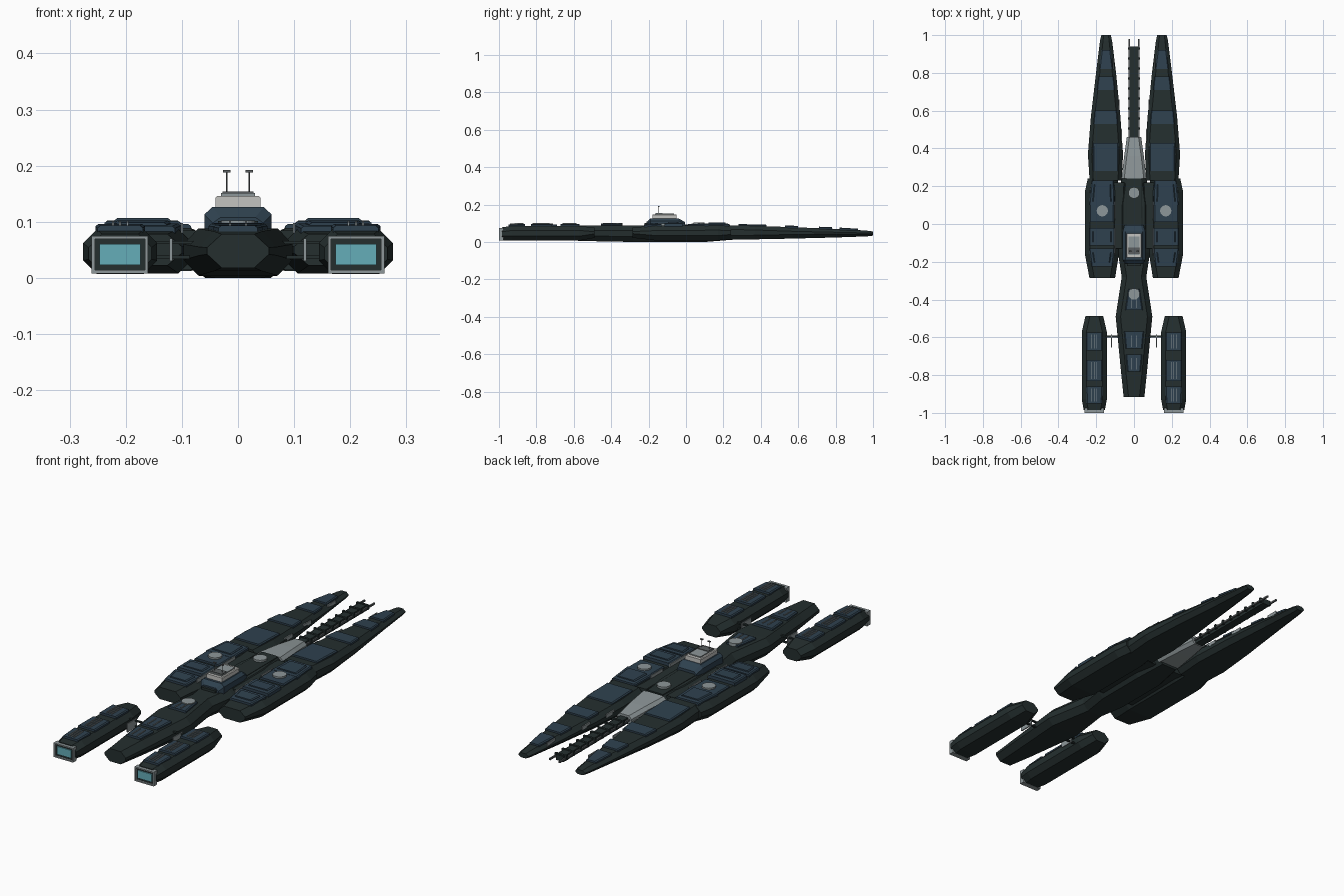
import bpy, bmesh, math


def material(name, rgb):
    m = bpy.data.materials.new(name)
    m.diffuse_color = (*rgb, 1)
    return m


HULL = material("hull_dark_green", (0.018, 0.028, 0.028))
PANEL = material("panel_slate_blue", (0.028, 0.053, 0.078))
GREY = material("mid_grey", (0.27, 0.31, 0.32))
LIGHT = material("light_grey", (0.55, 0.55, 0.53))
STEEL = material("dark_steel", (0.10, 0.11, 0.115))
GLOW = material("engine_teal", (0.13, 0.42, 0.48))


def build(name, bm, mat):
    bmesh.ops.recalc_face_normals(bm, faces=bm.faces)
    me = bpy.data.meshes.new(name)
    bm.to_mesh(me)
    bm.free()
    me.materials.append(mat)
    ob = bpy.data.objects.new(name, me)
    bpy.context.collection.objects.link(ob)
    return ob


def loft(name, stations, cx, cz, mat, low=True):
    """Chamfered box section swept along y; station = y, centre x, half width, z0, z1."""
    bm = bmesh.new()
    rings = []
    for y, x, w, z0, z1 in stations:
        c, d = min(cx, w * 0.5), min(cz, (z1 - z0) * 0.4)
        lc, ld = (c, d) if low else (0, 0)
        pts = [(-w + lc, z0), (w - lc, z0), (w, z0 + ld), (w, z1 - d),
               (w - c, z1), (-w + c, z1), (-w, z1 - d), (-w, z0 + ld)]
        if not low:
            pts = [pts[0], pts[1]] + pts[3:7]
        rings.append([bm.verts.new((x + px, y, pz)) for px, pz in pts])
    n = len(rings[0])
    for a, b in zip(rings, rings[1:]):
        for i in range(n):
            j = (i + 1) % n
            bm.faces.new((a[i], a[j], b[j], b[i]))
    bm.faces.new(rings[0])
    bm.faces.new(rings[-1])
    return build(name, bm, mat)


def box(name, x0, x1, y0, y1, z0, z1, mat):
    bm = bmesh.new()
    bmesh.ops.create_cube(bm, size=1)
    for v in bm.verts:
        v.co = ((x0 + x1) / 2 + v.co.x * abs(x1 - x0), (y0 + y1) / 2 + v.co.y * (y1 - y0),
                (z0 + z1) / 2 + v.co.z * (z1 - z0))
    return build(name, bm, mat)


def disc(name, x, y, z0, z1, r, mat, seg=20):
    bm = bmesh.new()
    bmesh.ops.create_cone(bm, cap_ends=True, segments=seg, radius1=r, radius2=r, depth=z1 - z0)
    bmesh.ops.translate(bm, verts=bm.verts, vec=(x, y, (z0 + z1) / 2))
    return build(name, bm, mat)


def at(stations, y):
    """Section of a hull at y."""
    for a, b in zip(stations, stations[1:]):
        if a[0] <= y <= b[0]:
            t = (y - a[0]) / (b[0] - a[0])
            return [p + (q - p) * t for p, q in zip(a, b)]


def panel(name, stations, y0, y1, inset, h, mat=PANEL):
    """Raised plate following the top of a hull."""
    out = []
    for y in (y0, y1):
        _, x, w, _, z = at(stations, y)
        out.append((y, x, w - inset, z - 0.004, z + h))
    return loft(name, out, 0.005, 0.004, mat, low=False)


def ribs(name, stations, y0, y1, offsets, h):
    """Thin pale strips lying along a panel."""
    for o in offsets:
        out = []
        for y in (y0, y1):
            _, x, _, _, z = at(stations, y)
            out.append((y, x + o, 0.0018, z, z + h))
        loft(name, out, 0, 0, GREY, low=False)


# Central spine hull
spine = [(-0.915, 0, 0.055, 0.018, 0.078), (-0.78, 0, 0.069, 0.012, 0.083),
         (-0.49, 0, 0.097, 0.004, 0.088), (-0.28, 0, 0.065, 0.0, 0.088),
         (-0.15, 0, 0.085, 0.0, 0.088), (0.10, 0, 0.085, 0.0, 0.088),
         (0.25, 0, 0.065, 0.012, 0.086)]
loft("spine_hull", spine, 0.026, 0.028, HULL)
for y0, y1, w in ((-0.78, -0.69, 0.034), (-0.66, -0.57, 0.037), (-0.455, -0.345, 0.045)):
    panel("spine_panel", spine, y0, y1, w, 0.010)
    ribs("spine_rib", spine, y0 + 0.01, y1 - 0.02, (-0.014, 0.014), 0.014)
for y in (-0.37, 0.165):
    disc("spine_turret_pad", 0, y, 0.08, 0.102, 0.03, GREY)
loft("deck_strip", [(-0.02, 0, 0.045, 0.085, 0.094), (0.235, 0, 0.042, 0.084, 0.092)],
     0.006, 0.004, HULL, low=False)

# Grey collar and long gun
loft("gun_collar", [(0.24, 0, 0.066, 0.022, 0.087), (0.36, 0, 0.052, 0.027, 0.081),
                    (0.46, 0, 0.038, 0.032, 0.072)], 0.014, 0.014, GREY)
box("gun_barrel", -0.02, 0.02, 0.44, 0.94, 0.036, 0.062, HULL)
for s in (-1, 1):
    box("gun_rail", s * 0.022, s * 0.029, 0.44, 0.98, 0.048, 0.056, STEEL)
for i in range(9):
    y = 0.50 + i * 0.053
    box("gun_clamp", -0.031, 0.031, y, y + 0.01, 0.044, 0.065, HULL)

# Command tower
loft("tower_base", [(-0.21, 0, 0.045, 0.082, 0.108), (-0.19, 0, 0.06, 0.082, 0.126),
                    (-0.04, 0, 0.06, 0.082, 0.126), (-0.005, 0, 0.05, 0.082, 0.106)],
     0.014, 0.013, PANEL, low=False)
box("tower_sill", -0.036, 0.036, -0.222, -0.2, 0.09, 0.101, HULL)
loft("bridge", [(-0.178, 0, 0.04, 0.124, 0.146), (-0.05, 0, 0.04, 0.124, 0.146)],
     0.003, 0.003, LIGHT, low=False)
box("bridge_roof", -0.03, 0.03, -0.165, -0.065, 0.145, 0.151, GREY)
box("bridge_roof_step", -0.028, 0.028, -0.16, -0.125, 0.15, 0.154, STEEL)
for s in (-1, 1):
    disc("antenna_mast", s * 0.02, -0.145, 0.15, 0.19, 0.0016, STEEL, 8)
    box("antenna_cap", s * 0.02 - 0.007, s * 0.02 + 0.007, -0.149, -0.141, 0.188, 0.192, STEEL)

for s in (-1, 1):
    # Mid side hulls
    mid = [(-0.285, s * 0.168, 0.068, 0.022, 0.078), (-0.16, s * 0.17, 0.09, 0.008, 0.087),
           (0.17, s * 0.17, 0.09, 0.008, 0.089), (0.24, s * 0.165, 0.08, 0.014, 0.087)]
    loft("side_hull", mid, 0.026, 0.026, HULL)
    loft("side_bridge", [(-0.13, s * 0.085, 0.03, 0.015, 0.084), (0.22, s * 0.08, 0.03, 0.018, 0.084)],
         0.004, 0.004, HULL)
    for y0, y1, h in ((-0.225, -0.13, 0.010), (-0.115, -0.02, 0.014), (0.10, 0.23, 0.010)):
        panel("side_panel", mid, y0, y1, 0.022, h)
        panel("side_upper_panel", mid, y0 + 0.02, y1 - 0.02, 0.04, h + 0.005)
    panel("side_pad_plate", mid, 0.01, 0.10, 0.026, 0.009, PANEL)
    disc("side_turret_pad", s * 0.168, 0.07, 0.085, 0.105, 0.03, GREY)
    for y0, y1 in ((-0.165, -0.02), (0.03, 0.12)):
        box("side_rail", s * 0.098, s * 0.102, y0, y1, 0.08, 0.098, GREY)

    # Long forward prongs
    prong = [(0.23, s * 0.15, 0.085, 0.012, 0.089), (0.37, s * 0.151, 0.093, 0.014, 0.086),
             (0.57, s * 0.150, 0.078, 0.018, 0.079), (0.80, s * 0.148, 0.053, 0.024, 0.070),
             (0.97, s * 0.148, 0.032, 0.030, 0.060), (1.0, s * 0.148, 0.025, 0.034, 0.056)]
    loft("forward_prong", prong, 0.020, 0.022, HULL)
    for y0, y1, w in ((0.28, 0.43, 0.021), (0.53, 0.60, 0.015), (0.71, 0.78, 0.014), (0.82, 0.92, 0.014)):
        panel("prong_panel", prong, y0, y1, w, 0.008)
    for y, x in ((0.82, 0.106), (0.60, 0.078), (0.44, 0.064)):
        box("prong_fitting", s * x, s * (x + 0.005), y, y + 0.06, 0.053, 0.069, GREY)

    # Engine pods
    pod = [(-0.985, s * 0.21, 0.056, 0.009, 0.078), (-0.93, s * 0.21, 0.066, 0.007, 0.086),
           (-0.57, s * 0.21, 0.066, 0.007, 0.086), (-0.488, s * 0.21, 0.047, 0.022, 0.076)]
    loft("engine_pod", pod, 0.024, 0.024, HULL)
    for y0, y1 in ((-0.95, -0.86), (-0.83, -0.72), (-0.67, -0.575)):
        panel("pod_panel", pod, y0, y1, 0.022, 0.010)
        ribs("pod_rib", pod, y0 + 0.01, y1 - 0.01, (-0.013, 0, 0.013), 0.015)

    # Nozzle frame with glowing exhaust plate
    x0, x1, z0, z1, t = 0.160, 0.261, 0.008, 0.075, 0.006
    for a, b, c, d in ((x0, x1, z0, z0 + t), (x0, x1, z1 - t, z1),
                       (x0, x0 + t, z0, z1), (x1 - t, x1, z0, z1)):
        box("nozzle_frame", s * a, s * b, -1.0, -0.975, c, d, GREY)
    box("nozzle_well", s * (x0 + t), s * (x1 - t), -0.991, -0.975, z0 + t, z1 - t, HULL)
    box("exhaust_glow", s * 0.174, s * 0.247, -0.996, -0.99, 0.023, 0.060, GLOW)

    # Slim docking plates between spine and pods
    box("link_plate", s * 0.117, s * 0.122, -0.655, -0.585, 0.03, 0.07, GREY)
    for z in (0.034, 0.06):
        box("link_arm", s * 0.075, s * 0.15, -0.60, -0.59, z, z + 0.006, HULL)
